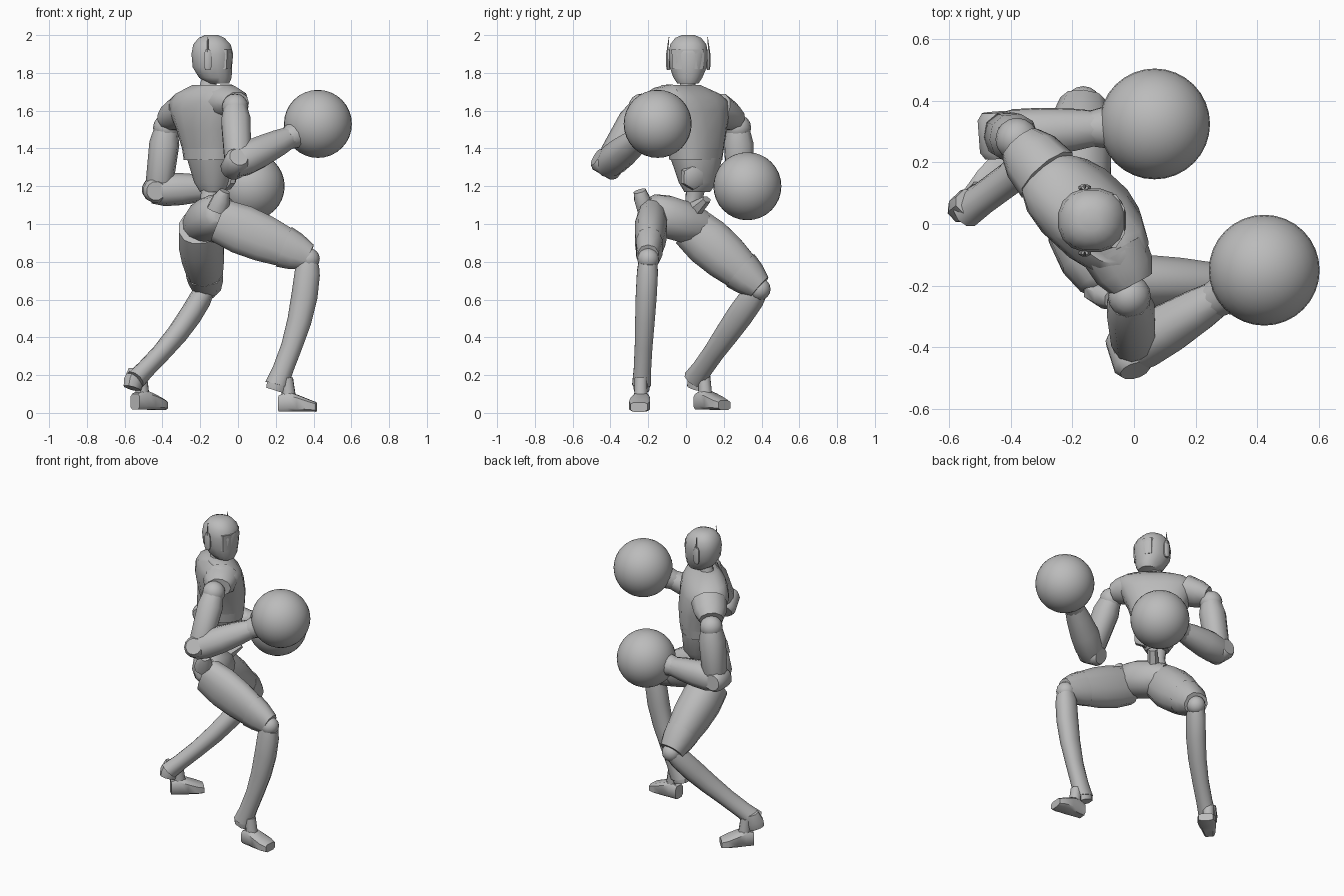
import bpy, bmesh, math
from mathutils import Vector, Matrix

if "Cube" in bpy.data.objects:
    bpy.data.objects.remove(bpy.data.objects["Cube"])


def material(name, value):
    m = bpy.data.materials.new(name)
    m.use_nodes = True
    colour = (value, value, value, 1)
    m.diffuse_color = colour
    m.node_tree.nodes["Principled BSDF"].inputs["Base Color"].default_value = colour
    return m


GREY = material("plain grey", 0.5)


def finish(name, bm, angle=40):
    bmesh.ops.recalc_face_normals(bm, faces=bm.faces)
    me = bpy.data.meshes.new(name)
    bm.to_mesh(me)
    bm.free()
    ob = bpy.data.objects.new(name, me)
    bpy.context.collection.objects.link(ob)
    me.materials.append(GREY)
    bpy.ops.object.select_all(action="DESELECT")
    ob.select_set(True)
    bpy.context.view_layer.objects.active = ob
    bpy.ops.object.shade_smooth_by_angle(angle=math.radians(angle))
    return ob


def loft(name, rings, side, axis=None, n=12, power=1.0, angle=45):
    """Skin rings (centre, half width along side, half depth); power under 1 is boxier."""
    bm = bmesh.new()
    loops = []
    axis = Vector(axis or Vector(rings[-1][0]) - Vector(rings[0][0])).normalized()
    u = Vector(side)
    u = (u - axis * u.dot(axis)).normalized()
    v = axis.cross(u)
    for centre, w, d in rings:
        loop = []
        for i in range(n):
            a = math.tau * (i + 0.5) / n
            c, s = math.cos(a), math.sin(a)
            c, s = (math.copysign(abs(t) ** power, t) for t in (c, s))
            loop.append(bm.verts.new(Vector(centre) + u * c * w + v * s * d))
        loops.append(loop)
    for lo, hi in zip(loops, loops[1:]):
        for i in range(n):
            j = (i + 1) % n
            bm.faces.new((lo[i], lo[j], hi[j], hi[i]))
    bm.faces.new(loops[0][::-1])
    bm.faces.new(loops[-1])
    return finish(name, bm, angle)


def limb(name, start, end, stations, side, bow=Vector((0, 0, 0)), **kw):
    """Loft from start to end, bowed sideways; stations are (fraction, half width, half depth)."""
    a, b = Vector(start), Vector(end)
    return loft(name, [(a.lerp(b, t) + bow * math.sin(math.pi * t), w, d) for t, w, d in stations],
                side, **kw)


def ball(name, centre, r, seg=16):
    bm = bmesh.new()
    bmesh.ops.create_uvsphere(bm, u_segments=seg, v_segments=seg // 2, radius=r,
                              matrix=Matrix.Translation(centre))
    return finish(name, bm, 60)


X, Y, Z = Vector((1, 0, 0)), Vector((0, 1, 0)), Vector((0, 0, 1))
SHOULDER = Vector((0.73, -0.68, 0))      # direction of the twisted shoulder line
FRONT = Vector((0.68, 0.73, 0))          # direction the chest faces
BELLY_FRONT = Vector((0.93, 0.36, 0))    # the belly twists back towards the head

# Head, neck and ear pods
loft("head", [((-0.105, 0.01, 1.745), 0.058, 0.06), ((-0.12, 0.01, 1.775), 0.078, 0.088),
              ((-0.136, 0.012, 1.83), 0.1, 0.106), ((-0.136, 0.012, 1.90), 0.105, 0.112),
              ((-0.138, 0.012, 1.95), 0.098, 0.101), ((-0.14, 0.012, 1.985), 0.07, 0.07),
              ((-0.14, 0.012, 2.0), 0.035, 0.035)], Y, Z, n=16, power=0.88, angle=50)
loft("visor", [((-0.085, 0.01, 1.82), 0.088, 0.052), ((-0.085, 0.01, 1.925), 0.092, 0.058)],
     Y, Z, n=8, power=0.8)
loft("neck", [((-0.165, 0.01, 1.68), 0.06, 0.06), ((-0.16, 0.01, 1.73), 0.042, 0.045),
              ((-0.145, 0.01, 1.79), 0.045, 0.045)], Y, Z)
for label, y, out in (("left", 0.118, 1), ("right", -0.094, -1)):
    centre = Vector((-0.16, y, 0))
    loft(label + "_ear_pod", [(centre + Z * 1.815, 0.008, 0.014), (centre + Z * 1.835, 0.012, 0.022),
                              (centre + Z * 1.9, 0.012, 0.022), (centre + Z * 1.925, 0.006, 0.012)],
         Y, Z, n=8)
    limb(label + "_antenna", centre + Z * 1.9 + Y * out * 0.006, centre + Z * 1.99 - Y * out * 0.004,
         [(0, 0.006, 0.006), (1, 0.002, 0.002)], Y, n=6)

# Torso: chest with a dropped left shoulder, rib band, belly and waist joint
core = Vector((-0.165, 0.03, 0))


def torso(name, rows, side=SHOULDER, **kw):
    """Rows are (height, forward shift, shift to the right, half width, half depth)."""
    return loft(name, [(core + Z * z + FRONT * f + SHOULDER * s, w, d) for z, f, s, w, d in rows],
                side, Z, **kw)


torso("chest", [(1.40, 0.03, 0, 0.158, 0.125), (1.50, 0.02, 0, 0.185, 0.14),
                (1.60, 0.005, 0, 0.23, 0.14), (1.65, 0, 0.01, 0.24, 0.13),
                (1.69, -0.01, 0.035, 0.22, 0.11), (1.735, -0.02, 0.06, 0.13, 0.06)],
      n=16, power=0.82)
torso("rib_band", [(1.34, 0.03, 0, 0.148, 0.118), (1.40, 0.03, 0, 0.158, 0.125)], n=16, power=0.82)
torso("belly", [(1.17, 0.04, 0, 0.07, 0.055), (1.22, 0.045, 0, 0.1, 0.09), (1.35, 0.033, 0, 0.138, 0.115)],
      side=(0.58, -0.81, 0), n=16, power=0.85)
torso("waist", [(1.05, -0.01, 0, 0.07, 0.06), (1.12, 0.015, 0, 0.045, 0.045),
                (1.19, 0.03, 0, 0.055, 0.05)], n=10)
plate = Vector((-0.06, 0.035, 1.25))
limb("belly_plate", plate, plate + BELLY_FRONT * 0.04 - Z * 0.004,
     [(0, 0.075, 0.07), (0.7, 0.068, 0.065), (1, 0.045, 0.045)], Z.cross(BELLY_FRONT), n=6)

# Pelvis with hip flaps
limb("pelvis", (-0.20, 0.08, 0.985), (-0.08, -0.21, 1.07),
     [(0, 0.10, 0.09), (0.3, 0.125, 0.112), (0.65, 0.12, 0.115), (0.9, 0.09, 0.1), (1, 0.06, 0.075)],
     X, n=12, power=0.9, angle=50)
limb("left_hip_flap", (-0.11, 0.05, 1.08), (-0.055, 0.11, 1.13),
     [(0, 0.045, 0.035), (1, 0.02, 0.03)], Z, n=6)
limb("right_hip_flap", (-0.11, -0.215, 1.07), (-0.07, -0.245, 1.175),
     [(0, 0.06, 0.045), (0.6, 0.05, 0.045), (1, 0.028, 0.035)], X, n=8)

# Legs: thigh, knee cuff, knee ball and bowed shin
legs = {
    "left": ((-0.205, 0.025, 0.985), (-0.165, 0.39, 0.665), (-0.545, 0.045, 0.175), X, 0.122),
    "right": ((-0.1, -0.18, 1.02), (0.375, -0.2, 0.825), (0.205, -0.235, 0.15), Y, 0.088),
}
for label, (hip, knee, ankle, side, wide) in legs.items():
    limb(label + "_thigh", hip, knee,
         [(0, wide * 0.9, 0.12), (0.25, wide, 0.135), (0.5, wide * 0.94, 0.128),
          (0.75, wide * 0.8, 0.107), (0.93, wide * 0.65, 0.08)], side, power=0.9)
    limb(label + "_knee_cuff", Vector(hip).lerp(Vector(knee), 0.72), knee,
         [(0, wide * 0.84, 0.113), (0.45, wide * 0.78, 0.1), (1, wide * 0.64, 0.07)],
         side, n=10, power=0.85)
    ball(label + "_knee", Vector(knee) - Z * 0.01, 0.058)
    limb(label + "_shin", knee, ankle,
         [(0.04, 0.052, 0.058), (0.12, 0.058, 0.068), (0.3, 0.058, 0.07), (0.5, 0.054, 0.064),
          (0.7, 0.049, 0.056), (0.88, 0.048, 0.055), (1, 0.052, 0.062)],
         side, bow=X * 0.035, n=10, power=0.9)

# Feet with ankle link and raised heel guard
feet = {"left": ((-0.545, 0.065, 0.015), (0.72, 0.69, 0)), "right": ((0.215, -0.235, 0.005), (1, -0.07, 0))}
for label, (heel, heading) in feet.items():
    heel, ahead = Vector(heel), Vector(heading).normalized()
    across = Z.cross(ahead)
    loft(label + "_foot", [(heel + ahead * s + Z * h, w, h) for s, w, h in
                           ((0, 0.036, 0.044), (0.05, 0.044, 0.054), (0.1, 0.054, 0.046),
                            (0.16, 0.058, 0.034), (0.2, 0.046, 0.026))],
         across, ahead, n=8, power=0.5)
    limb(label + "_ankle", heel + ahead * 0.055 + Z * 0.07, heel + ahead * 0.045 + Z * 0.18,
         [(0, 0.038, 0.04), (1, 0.035, 0.033)], across, n=8)
    limb(label + "_heel_guard", heel + ahead * 0.01 + Z * 0.21, heel - ahead * 0.02 + Z * 0.115,
         [(0, 0.042, 0.042), (0.6, 0.048, 0.056), (1, 0.042, 0.05)], across, n=8, power=0.8)

# Arms: shoulder cap and ball, upper arm, elbow, forearm and round glove
arms = {
    "left": ((-0.36, 0.245, 1.59), (-0.38, 0.275, 1.51), (-0.42, 0.29, 1.18), (0.067, 0.325, 1.2)),
    "right": ((0.0, -0.155, 1.66), (-0.015, -0.235, 1.62), (0.0, -0.405, 1.325), (0.423, -0.15, 1.53)),
}
for label, (cap, shoulder, elbow, glove) in arms.items():
    cap, shoulder, elbow, glove = map(Vector, (cap, shoulder, elbow, glove))
    reach = (glove - elbow).normalized()
    hinge = reach.cross(elbow - shoulder).normalized()
    root = core + Z * 1.63
    limb(label + "_shoulder_cap", root.lerp(cap, 0.6), cap.lerp(shoulder, 0.5),
         [(0, 0.095, 0.11), (0.6, 0.082, 0.1), (1, 0.06, 0.075)], Z, n=10)
    ball(label + "_shoulder", shoulder, 0.07)
    limb(label + "_upper_arm", shoulder, elbow,
         [(0.06, 0.066, 0.066), (0.25, 0.08, 0.08), (0.85, 0.076, 0.074), (1.06, 0.05, 0.05)],
         hinge, n=10, power=0.88)
    limb(label + "_elbow", elbow - hinge * 0.075 - reach * 0.02, elbow + hinge * 0.075 - reach * 0.02,
         [(0, 0.05, 0.05), (0.15, 0.066, 0.066), (0.85, 0.066, 0.066), (1, 0.05, 0.05)], reach, n=12)
    wrist = glove - reach * 0.17
    limb(label + "_forearm", elbow - reach * 0.04, wrist,
         [(0, 0.068, 0.07), (0.2, 0.083, 0.087), (0.45, 0.081, 0.085), (0.75, 0.07, 0.072),
          (1, 0.055, 0.055)], hinge, n=10, power=0.9)
    limb(label + "_glove_cuff", wrist - reach * 0.035, glove,
         [(0, 0.06, 0.06), (0.35, 0.075, 0.075), (1, 0.09, 0.09)], hinge, n=12)
    ball(label + "_glove", glove, 0.18, 32)
